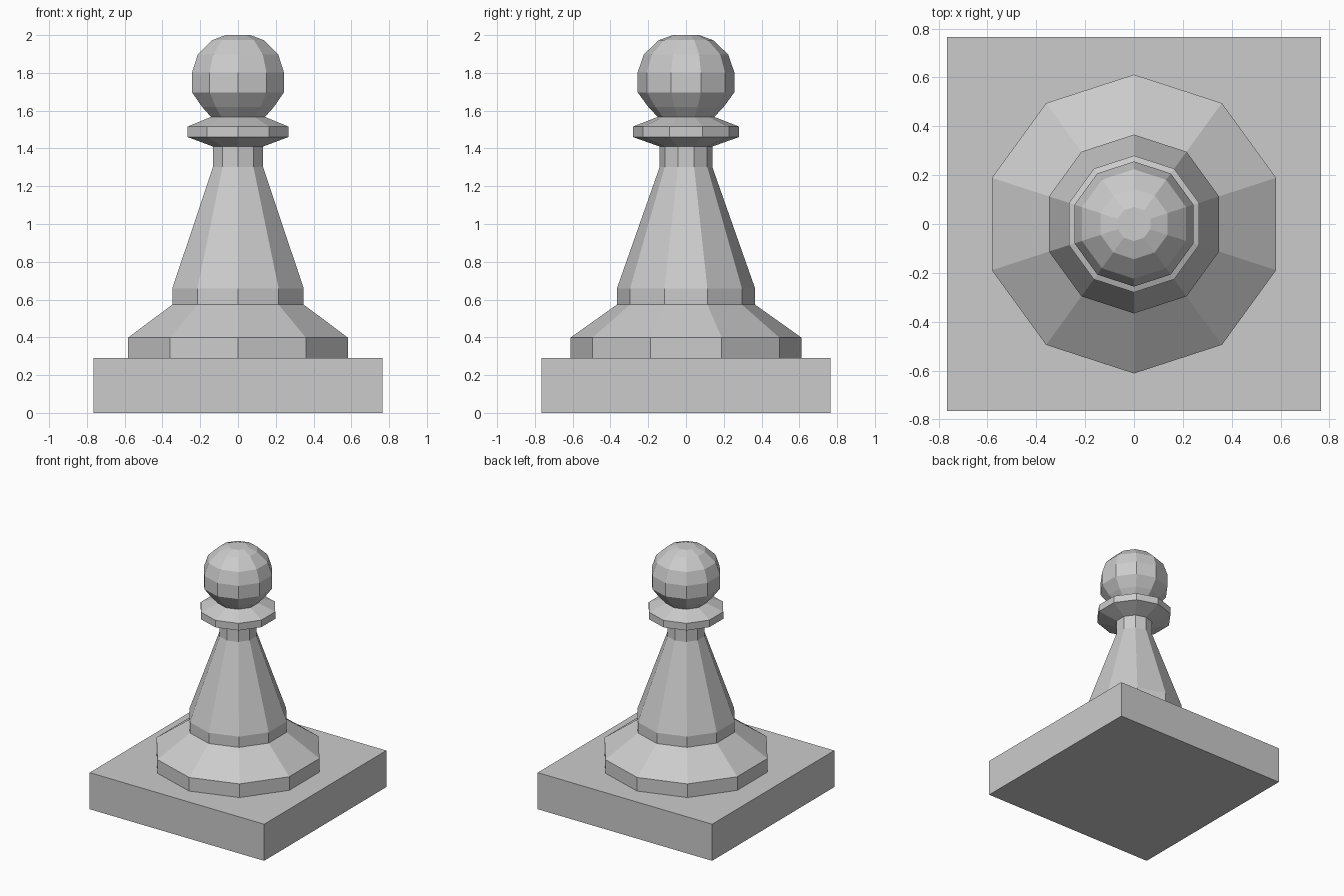
import bpy, bmesh
from math import sin, cos, pi

if "Cube" in bpy.data.objects:
    bpy.data.objects.remove(bpy.data.objects["Cube"])

SIDES = 10


def lathe(name, profile):
    """Revolve (radius, z) points into a capped ten-sided solid, corner on +y."""
    bm = bmesh.new()
    rings = [[bm.verts.new((r * sin(2 * pi * i / SIDES), r * cos(2 * pi * i / SIDES), z))
              for i in range(SIDES)] for r, z in profile]
    for low, high in zip(rings, rings[1:]):
        for i in range(SIDES):
            j = (i + 1) % SIDES
            bm.faces.new((low[i], low[j], high[j], high[i]))
    bm.faces.new(rings[0])
    bm.faces.new(rings[-1])
    bmesh.ops.recalc_face_normals(bm, faces=bm.faces)
    mesh = bpy.data.meshes.new(name)
    bm.to_mesh(mesh)
    bm.free()
    obj = bpy.data.objects.new(name, mesh)
    bpy.context.collection.objects.link(obj)
    return obj


# Square plinth
bpy.ops.mesh.primitive_cube_add(size=1, location=(0, 0, 0.145))
plinth = bpy.context.object
plinth.name = "square_plinth"
plinth.scale = (1.53, 1.53, 0.29)

# Turned pawn: foot, tapered stem, neck, collar and faceted ball head
lathe("turned_pawn", [
    (0.612, 0.29), (0.612, 0.398),                  # foot
    (0.366, 0.573), (0.366, 0.658),                 # stem base
    (0.139, 1.303), (0.139, 1.41),                  # neck
    (0.28, 1.46), (0.28, 1.516),                    # collar
    (0.15, 1.567), (0.2, 1.62), (0.256, 1.697),     # lower head
    (0.256, 1.802), (0.224, 1.897), (0.144, 1.973), (0.07, 2.0),
])
